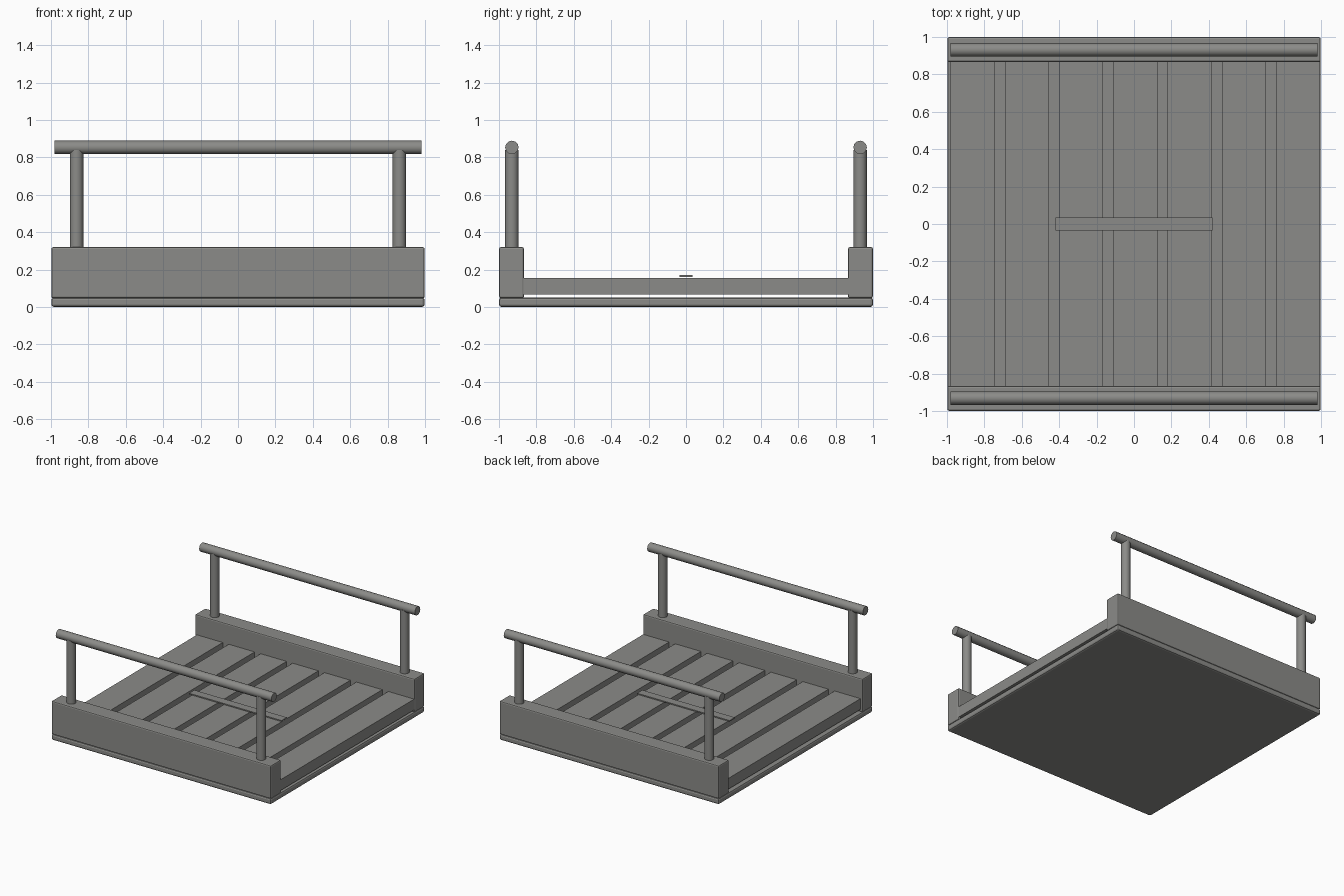
import bpy
import math

if "Cube" in bpy.data.objects:
    bpy.data.objects.remove(bpy.data.objects["Cube"])

grey = bpy.data.materials.new("weathered grey")
grey.diffuse_color = (0.26, 0.26, 0.248, 1)
grey.use_nodes = True
grey.node_tree.nodes["Principled BSDF"].inputs["Base Color"].default_value = grey.diffuse_color


def box(name, x, y, z, bevel=0.0):
    """Box from (min, max) ranges, with optionally rounded edges."""
    bpy.ops.mesh.primitive_cube_add(size=1, location=(sum(x) / 2, sum(y) / 2, sum(z) / 2))
    ob = bpy.context.object
    ob.name = name
    ob.scale = (x[1] - x[0], y[1] - y[0], z[1] - z[0])
    bpy.ops.object.transform_apply(location=False, rotation=False, scale=True)
    ob.data.materials.append(grey)
    if bevel:
        mod = ob.modifiers.new("rounded edges", 'BEVEL')
        mod.width = bevel
        mod.segments = 2
    return ob


def pole(name, centre, length, along_x=False):
    """Round pole, upright or lying along x."""
    bpy.ops.mesh.primitive_cylinder_add(
        vertices=12, radius=0.036, depth=length, location=centre,
        rotation=(0, math.pi / 2 if along_x else 0, 0))
    ob = bpy.context.object
    ob.name = name
    ob.data.materials.append(grey)
    bpy.ops.object.shade_smooth_by_angle(angle=math.radians(40))
    return ob


# Thin base plate
box("base_plate", (-0.998, 0.998), (-1, 1), (0, 0.05), 0.014)

# Seven deck planks, lifted slightly off the base
for i in range(7):
    left = -0.98 + 0.29 * i
    box(f"deck_plank_{i + 1}", (left, left + 0.235), (-0.94, 0.94), (0.067, 0.156))

# Flat strip lying across the middle of the deck
box("centre_strip", (-0.42, 0.42), (-0.034, 0.034), (0.161, 0.17))

# Side beams, each carrying two posts and a handrail
for label, side in (("front", -1), ("back", 1)):
    box(f"{label}_beam", (-0.998, 0.998), sorted((side * 0.866, side * 0.999)),
        (0.047, 0.32), 0.01)
    for end, x in (("left", -0.863), ("right", 0.863)):
        pole(f"{label}_{end}_post", (x, side * 0.931, 0.57), 0.54)
    pole(f"{label}_handrail", (0, side * 0.931, 0.853), 1.96, along_x=True)
